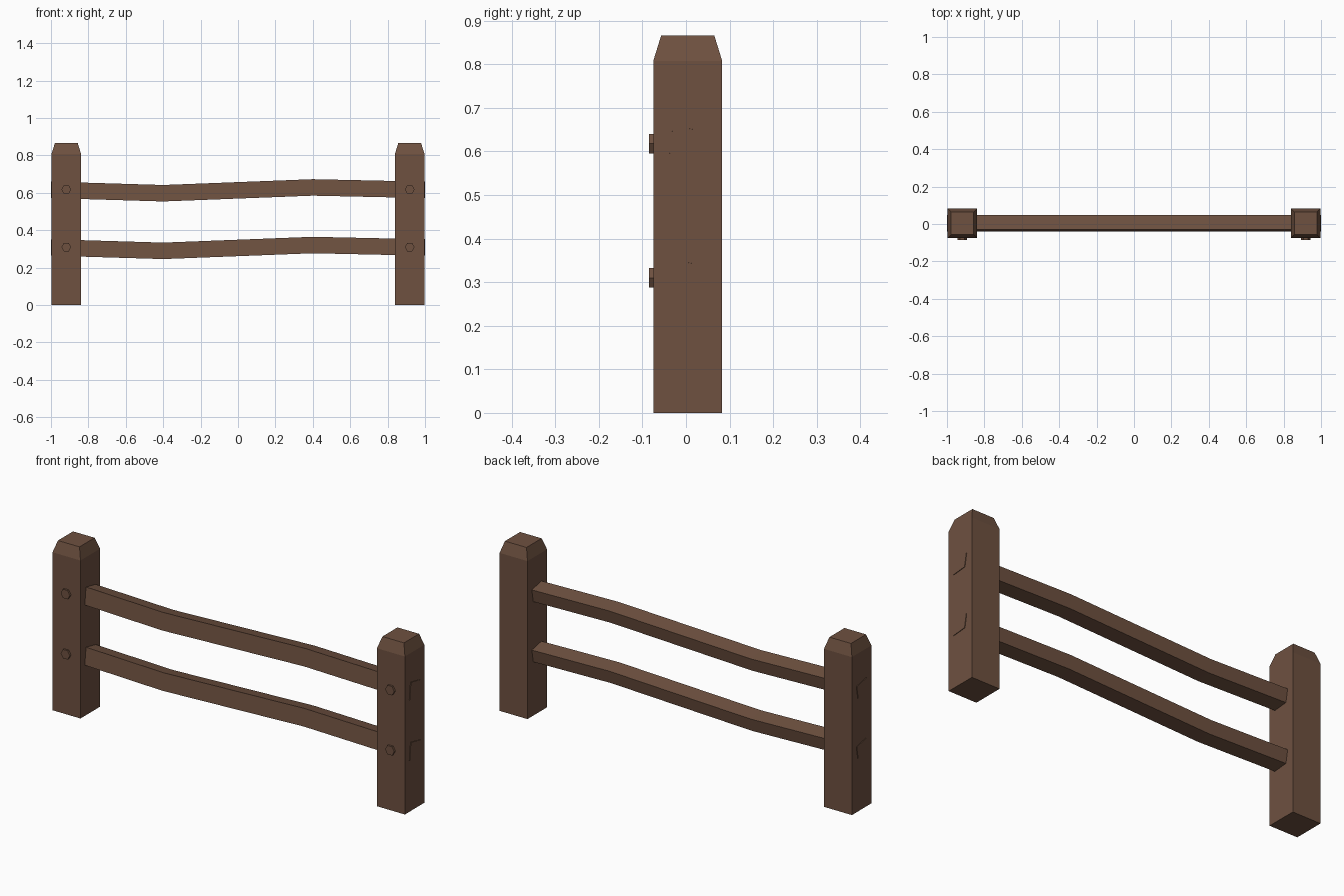
import bpy
import bmesh
from math import pi
from mathutils import Matrix, Vector

cube = bpy.data.objects.get("Cube")
if cube:
    bpy.data.objects.remove(cube, do_unlink=True)

# One brown wood for every part
wood = bpy.data.materials.new("brown_wood")
wood.use_nodes = True
colour = (0.156, 0.082, 0.051, 1)
wood.diffuse_color = colour
wood.node_tree.nodes["Principled BSDF"].inputs["Base Color"].default_value = colour


def finish(name, bm):
    bmesh.ops.recalc_face_normals(bm, faces=bm.faces)
    mesh = bpy.data.meshes.new(name)
    bm.to_mesh(mesh)
    bm.free()
    mesh.materials.append(wood)
    bpy.context.collection.objects.link(bpy.data.objects.new(name, mesh))


def loft(name, sections):
    """Skin equal-length rings of points and cap both ends."""
    bm = bmesh.new()
    rings = [[bm.verts.new(p) for p in ring] for ring in sections]
    for a, b in zip(rings, rings[1:]):
        for i in range(len(a)):
            j = (i + 1) % len(a)
            bm.faces.new((a[i], a[j], b[j], b[i]))
    bm.faces.new(rings[0])
    bm.faces.new(rings[-1])
    finish(name, bm)


POST_X, POST_Y, HALF = 0.918, 0.004, 0.079
CORNERS = [(-1, -1), (1, -1), (1, 1), (-1, 1)]
LEVELS = {"upper": 0.618, "lower": 0.31}

# Square posts with chamfered tops, and hexagonal pegs on their fronts
for side, sign in (("right", -1), ("left", 1)):
    loft(side + "_post", [
        [(sign * POST_X + cx * h, POST_Y + cy * h, z) for cx, cy in CORNERS]
        for z, h in ((0, HALF), (0.808, HALF), (0.866, 0.061))])
    for level, z in LEVELS.items():
        bm = bmesh.new()
        place = (Matrix.Translation(Vector((sign * POST_X, -0.07, z)))
                 @ Matrix.Rotation(pi / 2, 4, "X") @ Matrix.Rotation(pi / 2, 4, "Z"))
        bmesh.ops.create_cone(bm, cap_ends=True, segments=6, radius1=0.026,
                              radius2=0.026, depth=0.03, matrix=place)
        finish(f"{side}_{level}_peg", bm)

# Rough-hewn rails that dip on one side and rise on the other
PROFILE = [(-0.03, 0.042), (0.048, 0.026), (0.036, -0.039), (-0.04, -0.046)]
PATH = [(-1, 0), (-0.4, -0.018), (0.4, 0.013), (1, 0)]
for level, z in LEVELS.items():
    loft(level + "_rail", [[(x, y, z + dz + rise) for y, dz in PROFILE]
                           for x, rise in PATH])
